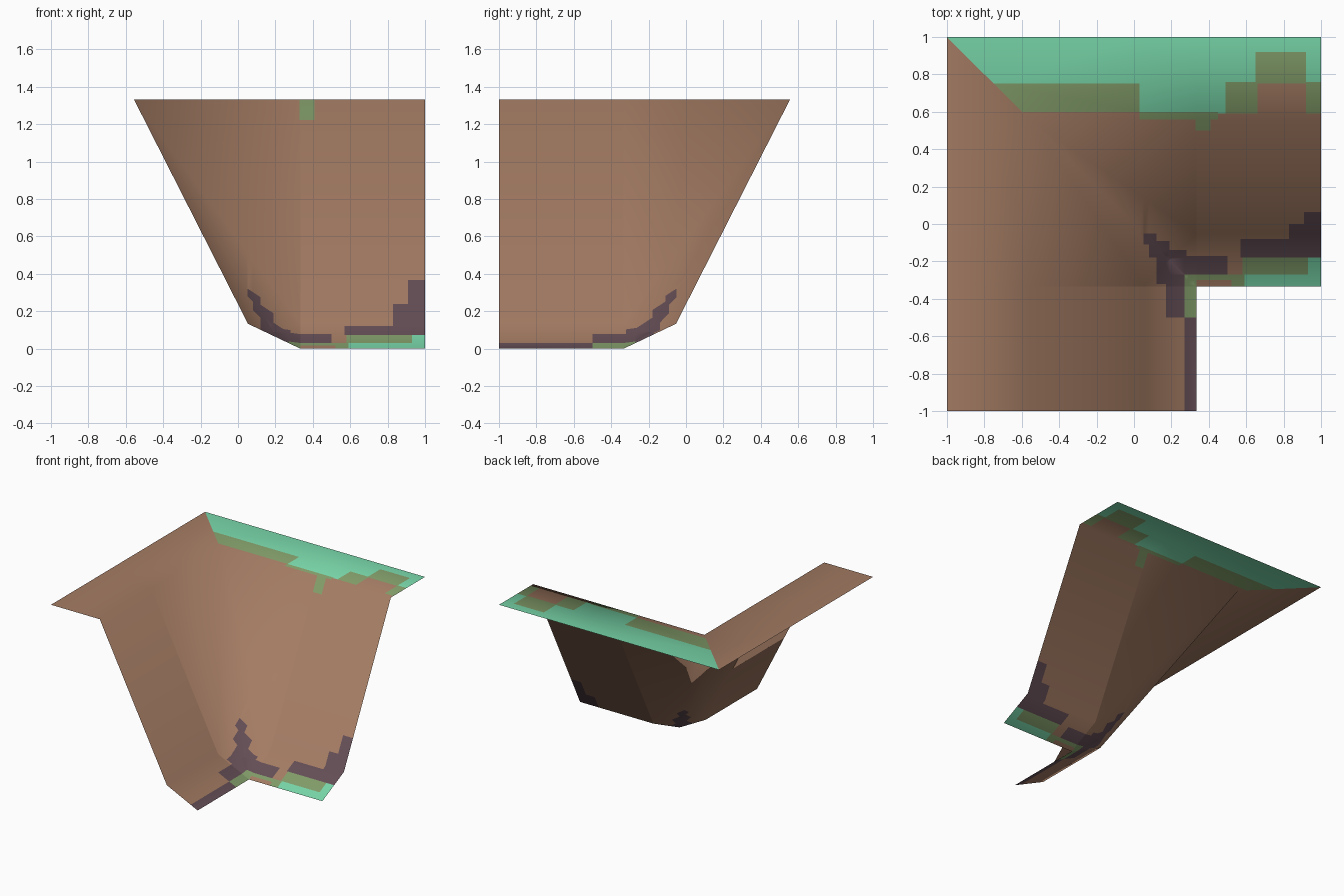
import bpy
import bmesh
from mathutils import Vector

cube = bpy.data.objects.get("Cube")
if cube:
    bpy.data.objects.remove(cube)


def material(name, rgb):
    mat = bpy.data.materials.new(name)
    mat.use_nodes = True
    color = (*rgb, 1)
    mat.diffuse_color = color
    shader = mat.node_tree.nodes["Principled BSDF"]
    shader.inputs["Base Color"].default_value = color
    shader.inputs["Roughness"].default_value = 0.9
    return mat


MATERIALS = [
    material("earth brown", (.37, .2, .125)),
    material("grass green", (.185, .66, .39)),
    material("moss olive", (.22, .33, .14)),
    material("dark purple rock", (.127, .076, .091)),
]
BROWN, GREEN, OLIVE, PURPLE = range(4)

# Cliff section, as distance from the inner pivot and height
PIVOT = 1 / 3
TOP = 4 / 3
SECTION = [(TOP, TOP), (.89, TOP), (.28, .133), (0, 0)]

# Painted patches in plan: x min, x max, y min, y max; later ones win
PATCHES = {
    "grass": (GREEN, [(-1, 1, .59, 1)]),
    "upper_moss": (OLIVE, [
        (-.8, .03, .6, .75), (.03, .45, .56, .6), (.33, .41, .5, .58),
        (.49, 1, .59, .76), (.65, .92, .59, .92)]),
    "bare_soil": (BROWN, [(.66, .92, .56, .75), (-1, .03, .5, .6)]),
    "rock": (PURPLE, [
        (.57, .83, -.18, -.08), (.83, .91, -.18, 0), (.91, 1, -.18, .065),
        (.05, .12, -.11, -.05), (.08, .19, -.18, -.09),
        (.12, .28, -.32, -.14), (.17, .29, -.5, -.3),
        (.27, .333, -1, -.28), (.28, .5, -.27, -.17)]),
    "lower_moss": (OLIVE, [
        (.27, .333, -.5, -.27), (.32, .52, -.3, -.27),
        (.52, .65, -.333, -.27), (.58, .93, -.27, -.18)]),
    "lower_grass": (GREEN, [
        (.59, 1, -.333, -.27), (.93, 1, -.333, -.18)]),
}


def paint_index(p):
    """Colour of the ground at a plan position."""
    index = BROWN
    for color, rects in PATCHES.values():
        for x0, x1, y0, y1 in rects:
            if x0 < p.x < x1 and y0 < p.y < y1:
                index = color
    # The ledge grass stops at the mitre of the corner
    if p.y > .5 and p.x < -p.y:
        index = BROWN
    return index


def swap(p):
    """Mirror a point over the corner's diagonal."""
    return Vector((-p[1], -p[0], p[2]))


def build(name, polygons):
    bm = bmesh.new()
    for poly in polygons:
        bm.faces.new([bm.verts.new(p) for p in poly])
    bmesh.ops.remove_doubles(bm, verts=bm.verts, dist=.0005)
    bm.normal_update()
    for face in bm.faces:
        if face.normal.z < 0:
            face.normal_flip()
    bm.normal_update()

    # Remember the smooth normals so that the cuts do not disturb them
    layer = bm.verts.layers.float_vector.new("smooth_normal")
    for v in bm.verts:
        v[layer] = v.normal
    xs, ys = [[v.co[i] for v in bm.verts] for i in (0, 1)]

    # Cut along the patch borders that reach this part
    cuts = set()
    for _, rects in PATCHES.values():
        for x0, x1, y0, y1 in rects:
            if x0 < max(xs) and x1 > min(xs) and y0 < max(ys) and y1 > min(ys):
                cuts |= {(0, x0), (0, x1), (1, y0), (1, y1)}
    for axis, value in sorted(cuts):
        normal = Vector((axis == 0, axis == 1, 0))
        bmesh.ops.bisect_plane(
            bm, geom=bm.verts[:] + bm.edges[:] + bm.faces[:],
            plane_co=normal * value, plane_no=normal)

    for face in bm.faces:
        face.smooth = True
        face.material_index = paint_index(face.calc_center_median())
    normals = [v[layer].normalized() if v[layer].length else v.normal.copy()
               for v in bm.verts]
    bm.verts.layers.float_vector.remove(layer)
    mesh = bpy.data.meshes.new(name)
    bm.to_mesh(mesh)
    bm.free()
    for mat in MATERIALS:
        mesh.materials.append(mat)
    mesh.normals_split_custom_set_from_vertices(normals)
    obj = bpy.data.objects.new(name, mesh)
    bpy.context.collection.objects.link(obj)
    return obj


# Straight cliff arms
def ring(x):
    return [Vector((x, d - PIVOT, z)) for d, z in SECTION]


near, far = ring(PIVOT), ring(1)
arm = [(near[i], near[i + 1], far[i + 1], far[i]) for i in range(3)]
build("back_cliff", arm)
build("side_cliff", [[swap(p) for p in poly] for poly in arm])

# Inner corner: square ledge above, rounded foot below
outer = Vector((-1, 1, TOP))
rim = Vector((PIVOT - .89, .89 - PIVOT, TOP))
foot = Vector((.19, -.19, .088))
half = [
    (outer, rim, near[1], near[0]),
    (rim, near[2], near[1]),
    (rim, foot, near[2]),
    (near[2], foot, near[3]),
]
build("corner_cliff", half + [[swap(p) for p in poly] for poly in half])
